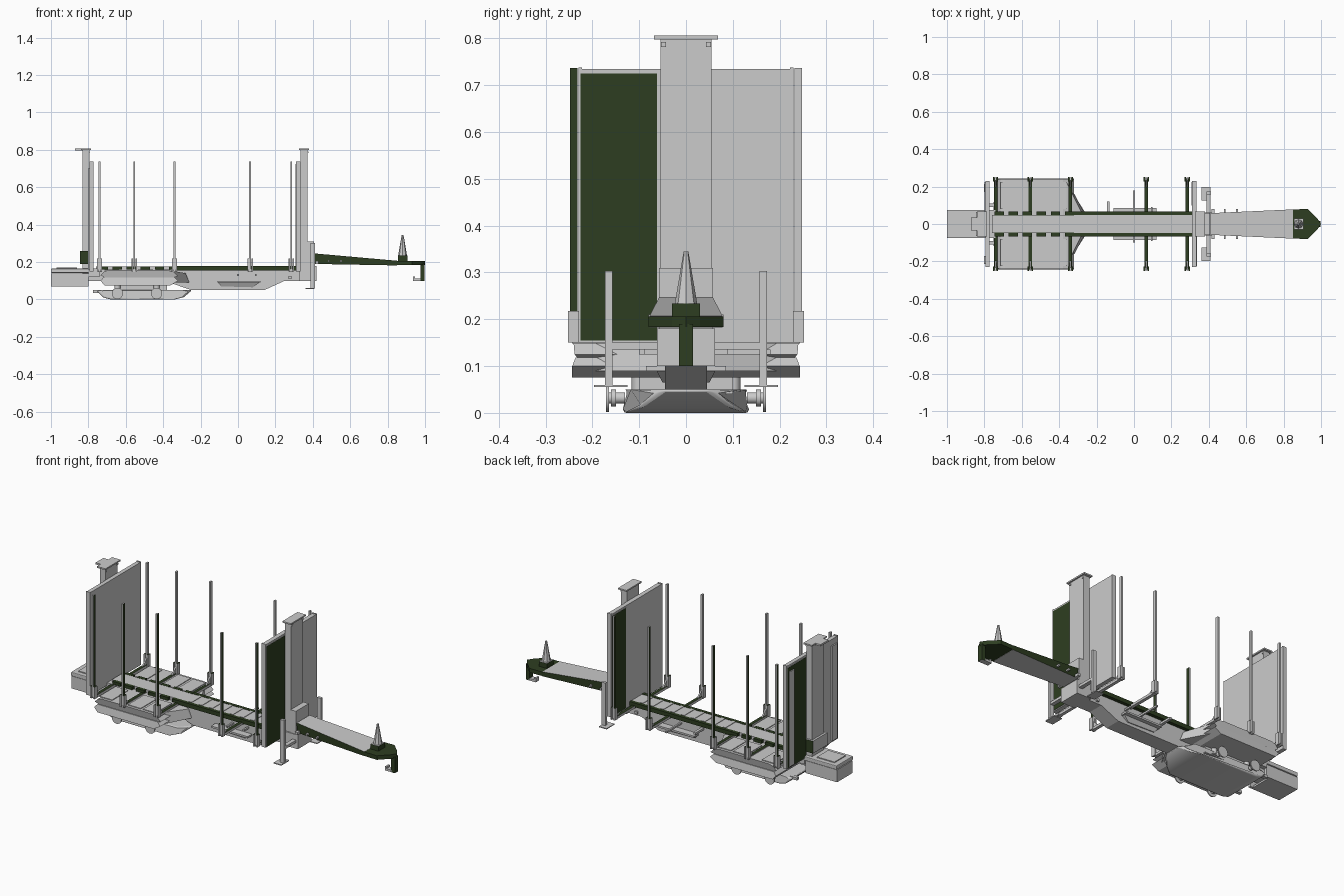
import bpy, bmesh, math
from mathutils import Matrix

if "Cube" in bpy.data.objects:
    bpy.data.objects.remove(bpy.data.objects["Cube"])


def material(name, rgb):
    m = bpy.data.materials.new(name)
    m.use_nodes = True
    m.diffuse_color = (*rgb, 1)
    m.node_tree.nodes["Principled BSDF"].inputs["Base Color"].default_value = (*rgb, 1)
    return m


GREY = material("pale grey", (0.6, 0.6, 0.6))
GREEN = material("dark green", (0.027, 0.048, 0.015))


def finish(name, bm, rule=None, bevel=0, smooth=False):
    """Turn a bmesh into an object; rule(center, normal) picks the green faces."""
    bmesh.ops.recalc_face_normals(bm, faces=bm.faces)
    for f in bm.faces:
        f.material_index = int(bool(rule and rule(f.calc_center_median(), f.normal)))
    me = bpy.data.meshes.new(name)
    bm.to_mesh(me)
    bm.free()
    me.materials.append(GREY)
    me.materials.append(GREEN)
    ob = bpy.data.objects.new(name, me)
    bpy.context.collection.objects.link(ob)
    if bevel:
        mod = ob.modifiers.new("bevel", "BEVEL")
        mod.width, mod.segments = bevel, 2
    if smooth:
        bpy.ops.object.select_all(action="DESELECT")
        ob.select_set(True)
        bpy.context.view_layer.objects.active = ob
        bpy.ops.object.shade_smooth_by_angle(angle=math.radians(35))
    return ob


def boxes(name, spans, rule=None, bevel=0):
    """One object from boxes given as (x0, x1, y0, y1, z0, z1)."""
    bm = bmesh.new()
    for x0, x1, y0, y1, z0, z1 in spans:
        mid = ((x0 + x1) / 2, (y0 + y1) / 2, (z0 + z1) / 2)
        size = (x1 - x0, y1 - y0, z1 - z0)
        bmesh.ops.create_cube(bm, size=1, matrix=Matrix.Translation(mid) @ Matrix.Diagonal((*size, 1)))
    return finish(name, bm, rule, bevel)


def both(x0, x1, y0, y1, z0, z1):
    return [(x0, x1, y0, y1, z0, z1), (x0, x1, -y1, -y0, z0, z1)]


def prism(name, profile, rule=None, bevel=0, smooth=False):
    """Solid from (x, z, half_width) side profile points."""
    bm = bmesh.new()
    left = [bm.verts.new((x, w, z)) for x, z, w in profile]
    right = [bm.verts.new((x, -w, z)) for x, z, w in profile]
    bm.faces.new(left)
    bm.faces.new(right[::-1])
    for i in range(len(profile)):
        j = (i + 1) % len(profile)
        bm.faces.new((left[i], right[i], right[j], left[j]))
    return finish(name, bm, rule, bevel, smooth)


def cylinders(name, items, axis="Y", sides=20, rule=None):
    """Items are (x, y, z, radius1, radius2, length)."""
    bm = bmesh.new()
    turn = Matrix.Rotation(math.pi / 2, 4, "X") if axis == "Y" else Matrix()
    for x, y, z, r1, r2, length in items:
        bmesh.ops.create_cone(bm, cap_ends=True, segments=sides, radius1=r1, radius2=r2,
                              depth=length, matrix=Matrix.Translation((x, y, z)) @ turn)
    return finish(name, bm, rule, smooth=sides > 8)


def crossed(c, n):
    return n.x * c.y < -0.005 and abs(n.x) > 0.5


# Central spine with green edge rails and deck slats
prism("spine_beam", [(-0.77, 0.10, .045), (-0.35, 0.085, .045), (-0.25, 0.05, .045), (0.14, 0.05, .045),
                     (0.25, 0.10, .045), (0.40, 0.10, .045), (0.40, 0.165, .045), (-0.77, 0.165, .045)])
boxes("spine_top", [(-0.76, 0.33, -0.047, 0.047, 0.163, 0.176)])
boxes("spine_rails", both(-0.33, 0.31, 0.047, 0.066, 0.155, 0.178), lambda c, n: True)
dashes = []
for i in range(6):
    x = -0.745 + i * 0.075
    dashes += both(x, x + 0.05, 0.045, 0.066, 0.16, 0.177)
boxes("rear_rail_segments", dashes, lambda c, n: True)
slats = []
for i in range(9):
    x = -0.28 + i * 0.065
    slats += [(x, x + 0.02, -0.045, 0.045, 0.176, 0.179)]
boxes("deck_slats", slats)
prism("belly_tray", [(-0.11, 0.095, .065), (-0.09, 0.07, .05), (0.08, 0.065, .05), (0.12, 0.095, .065)])
boxes("side_steps", both(-0.11, 0.12, 0.045, 0.085, 0.09, 0.10))
boxes("side_pegs", [(-0.145, -0.13, 0.04, 0.12, 0.13, 0.142), (-0.005, 0.005, -0.10, 0.18, 0.125, 0.135),
                    (0.09, 0.10, -0.09, 0.09, 0.125, 0.135), (0.27, 0.285, -0.055, 0.055, 0.11, 0.125)])

# Stakes, bolsters and foot brackets
for i, x in enumerate((-0.74, -0.555, -0.34, 0.065, 0.285)):
    boxes(f"bolster_{i}", [(x - .009, x + .009, -.243, .243, .148, .162)], lambda c, n: n.z > .5)
    boxes(f"stakes_{i}", both(x - .005, x + .005, .232, .248, .16, .737), crossed)
    boxes(f"stake_brackets_{i}", both(x - .014, x - .006, .228, .252, .15, .218)
          + both(x + .006, x + .014, .228, .252, .15, .218), lambda c, n: n.z > .5)
    for s in (1, -1):
        # Sloping gusset in the corner of stake and bolster
        bm = bmesh.new()
        tri = [bm.verts.new((x - .004, s * y, z)) for y, z in ((.235, .16), (.195, .16), (.235, .2))]
        face = bm.faces.new(tri)
        ext = bmesh.ops.extrude_face_region(bm, geom=[face])
        bmesh.ops.translate(bm, vec=(.008, 0, 0),
                            verts=[g for g in ext["geom"] if isinstance(g, bmesh.types.BMVert)])
        finish(f"stake_gusset_{i}", bm)

# Front and rear end walls with their columns and caps
for name, p0, p1, c0, c1, z0 in (("front", .31, .335, .335, .372, .10), ("rear", -.795, -.772, -.832, -.795, .12)):
    out = 1 if name == "front" else -1
    boxes(f"{name}_wall", [(p0, p1, -.23, .23, .15, .735)])
    boxes(f"{name}_wall_edges", both(p0, p1, .222, .23, .15, .738))
    face = p1 if out > 0 else p0
    boxes(f"{name}_wall_outer_panel", [(face - .003, face + .003, *sorted((-out * .225, -out * .062)), .155, .725)],
          lambda c, n: abs(n.x) > .5)
    boxes(f"{name}_column", [(c0, c1, -.054, .054, z0, .80)])
    boxes(f"{name}_column_cap", [(c0 - .008, c1 + .008, -.068, .068, .798, .806)])
    boxes(f"{name}_cap_lugs", both(min(c0, c1 - .01), c1 + .004, .043, .053, .782, .792))
boxes("front_wall_inner_panel", [(.307, .312, .10, .225, .155, .725)], lambda c, n: n.x < -.5)
boxes("front_column_collar", [(.37, .405, -.058, .058, .10, .31)])
boxes("front_column_base", [(.33, .42, -.062, .062, .10, .18)])
boxes("rear_cap_bracket", [(-.872, -.83, -.035, .035, .796, .806)])
boxes("rear_hinge_block", [(-.845, -.80, -.065, .065, .19, .26)], lambda c, n: abs(n.y) > .5)
boxes("rear_wall_ribs", both(-.803, -.793, .17, .215, .16, .70))

# Rear carrier box
boxes("rear_carrier", [(-1.0, -.82, -.07, .07, .07, .08), (-1.0, -.99, -.07, .07, .07, .14),
                       (-.92, -.76, -.05, .05, .10, .135)] + both(-1.0, -.80, .055, .07, .07, .14))
boxes("rear_carrier_lid", [(-1.0, -.78, -.075, .075, .142, .165)], bevel=.004)
boxes("rear_carrier_cap", [(-.97, -.86, -.05, .05, .165, .17)])
boxes("rear_tie_beam", [(-.80, -.74, -.075, .075, .12, .165)])

# Landing legs
boxes("landing_legs", both(.387, .412, .157, .173, .06, .303))
boxes("landing_feet", both(.362, .41, .125, .197, .055, .060))
boxes("landing_arms", both(.387, .41, .05, .165, .135, .15))

# Drawbar, nose and hitch
prism("drawbar", [(.41, .19, .056), (.41, .246, .058), (.85, .207, .078), (.85, .182, .078)],
      lambda c, n: abs(n.y) > .5)
bm = bmesh.new()
outline = [(.85, -.078), (.93, -.08), (.98, -.03), (1.0, 0), (.98, .03), (.93, .08), (.85, .078)]
base = bm.faces.new([bm.verts.new((x, y, .183)) for x, y in outline])
ext = bmesh.ops.extrude_face_region(bm, geom=[base])
bmesh.ops.translate(bm, vec=(0, 0, .023), verts=[g for g in ext["geom"] if isinstance(g, bmesh.types.BMVert)])
finish("drawbar_nose", bm, lambda c, n: True)
boxes("hitch_bar", [(.975, .998, -.015, .015, .10, .19)], lambda c, n: n.z > -.5)
boxes("hitch_hook", [(.935, .98, -.015, .015, .10, .112), (.935, .945, -.015, .015, .112, .122)])
boxes("marker_base", [(.855, .905, -.03, .03, .205, .234)], lambda c, n: abs(n.z) < .5)
cylinders("marker_cone", [(.88, 0, .289, .024, .005, .112)], axis="Z", sides=8)
boxes("drawbar_pins", both(.415, .43, .055, .08, .19, .205) + both(.48, .49, .05, .08, .20, .21)
      + both(.545, .555, .05, .08, .20, .21))

# Bogie hood, side skirts and deck
prism("bogie_hood", [(-.735, .13, .238), (-.715, .15, .24), (-.69, .157, .24), (-.38, .157, .24),
                     (-.345, .148, .24), (-.32, .125, .238), (-.35, .115, .23), (-.71, .115, .23)])
prism("bogie_skirt", [(-.735, .10, .243), (-.715, .076, .243), (-.36, .076, .243), (-.32, .10, .243),
                      (-.34, .118, .236), (-.72, .118, .236)])
boxes("bogie_deck_plates", [p for x in (-.715, -.535, -.44) for p in both(x, x + .08, .08, .225, .156, .161)])
boxes("bogie_center", [(-.66, -.38, -.10, .10, .04, .08)])
prism("bogie_prow", [(-.36, .155, .22), (-.28, .14, .06), (-.26, .09, .05), (-.34, .09, .2)])

# Bogie tub with raised prow, wheels and suspension posts
prism("bogie_tub", [(-.755, .045, .12), (-.72, .01, .135), (-.68, 0, .135), (-.34, 0, .135),
                    (-.29, .012, .10), (-.245, .05, .045), (-.30, .05, .11), (-.72, .05, .135)],
      bevel=.008, smooth=True)
wheels, axles, posts = [], [], []
for x in (-.645, -.435):
    for s in (1, -1):
        wheels.append((x, s * .168, .032, .030, .030, .006))
        axles += [(x, s * .15, .032, .012, .012, .04), (x, s * .155, .032, .018, .018, .010)]
        posts.append((x, s * .10, .065, .016, .016, .04))
cylinders("wheel_discs", wheels, sides=24)
cylinders("wheel_hubs", axles)
cylinders("suspension_posts", posts, axis="Z")
boxes("bogie_tow_lugs", both(-.775, -.73, .09, .11, .035, .05))
